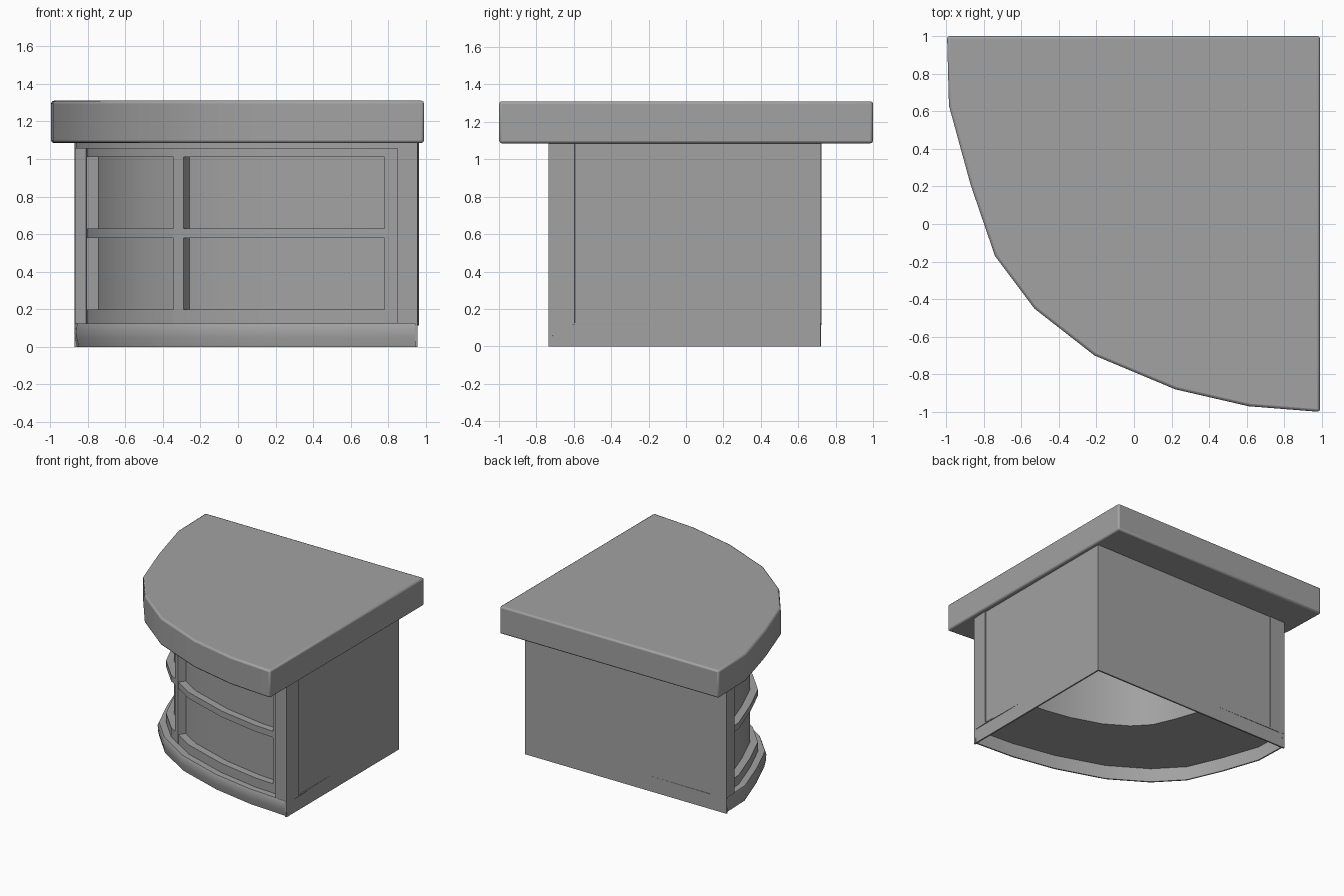
import bpy, bmesh
from mathutils import Vector

if "Cube" in bpy.data.objects:
    bpy.data.objects.remove(bpy.data.objects["Cube"])

grey = bpy.data.materials.new("plain grey")
grey.use_nodes = True
GREY = (0.36, 0.36, 0.36, 1)
grey.diffuse_color = GREY
grey.node_tree.nodes["Principled BSDF"].inputs["Base Color"].default_value = GREY

# Curved front outline of the countertop, and the same curve shrunk for the body
TOP_CURVE = [(0.99, -1), (0.61, -0.97), (0.22, -0.88), (-0.21, -0.7), (-0.53, -0.45),
             (-0.74, -0.17), (-0.87, 0.21), (-0.985, 0.63), (-0.995, 1)]
CORNER = Vector((0.955, 0.72))
TOP_Z, UNDER_Z, PLINTH_Z, RAIL_Z = 1.31, 1.085, 0.125, 1.055
curve = [CORNER - Vector((0.92 * (0.99 - x), 0.7275 * (1 - y))) for x, y in TOP_CURVE]

# Mitred inward normals and arc-length positions along the body curve
segs = [b - a for a, b in zip(curve, curve[1:])]
side = [Vector((s.y, -s.x)).normalized() for s in segs]
normals = [side[0]] + [(a + b) / (1 + a.dot(b)) for a, b in zip(side, side[1:])] + [side[-1]]
total = sum(s.length for s in segs)
stops = [sum(s.length for s in segs[:i]) / total for i in range(len(curve))]
stops[-1] = 1.0


def on_curve(t, inset):
    i = max(k for k in range(len(segs)) if stops[k] <= t)
    f = (t - stops[i]) / (stops[i + 1] - stops[i])
    return curve[i].lerp(curve[i + 1], f) + inset * normals[i].lerp(normals[i + 1], f)


def finish(name, bm, bevel=0):
    bmesh.ops.recalc_face_normals(bm, faces=bm.faces)
    mesh = bpy.data.meshes.new(name)
    bm.to_mesh(mesh)
    bm.free()
    ob = bpy.data.objects.new(name, mesh)
    bpy.context.collection.objects.link(ob)
    mesh.materials.append(grey)
    if bevel:
        mod = ob.modifiers.new("soft edges", "BEVEL")
        mod.width, mod.segments, mod.limit_method = bevel, 2, "ANGLE"
    bpy.ops.object.select_all(action="DESELECT")
    ob.select_set(True)
    bpy.context.view_layer.objects.active = ob
    bpy.ops.object.shade_smooth_by_angle(angle=0.6)
    return ob


def loft(name, sections, bevel=0):
    """Join closed cross-sections into a capped solid."""
    bm = bmesh.new()
    rings = [[bm.verts.new(p) for p in s] for s in sections]
    n = len(rings[0])
    for a, b in zip(rings, rings[1:]):
        for k in range(n):
            bm.faces.new((a[k], a[(k + 1) % n], b[(k + 1) % n], b[k]))
    bm.faces.new(rings[0])
    bm.faces.new(rings[-1])
    return finish(name, bm, bevel)


def sweep(name, profile, t0=0.0, t1=1.0):
    """Run an (inset, z) profile along the body curve."""
    ts = [t0] + [s for s in stops if t0 < s < t1] + [t1]
    return loft(name, [[(*on_curve(t, d), z) for d, z in profile] for t in ts])


def band(name, d0, d1, z0, z1, t0=0.0, t1=1.0):
    return sweep(name, [(d0, z0), (d0, z1), (d1, z1), (d1, z0)], t0, t1)


def box(name, x0, x1, y0, y1, z0, z1):
    return loft(name, [[(x0, y0, z), (x1, y0, z), (x1, y1, z), (x0, y1, z)] for z in (z0, z1)])


# Countertop
loft("countertop", [[(x, y, z) for x, y in TOP_CURVE + [(0.99, 1)]]
                    for z in (UNDER_Z, TOP_Z)], bevel=0.014)

# Straight walls, open underneath
end_front, end_back = curve[0], curve[-1]
box("side_wall", CORNER.x - 0.012, CORNER.x, end_front.y, CORNER.y, 0, UNDER_Z)
box("back_wall", end_back.x, CORNER.x, CORNER.y - 0.012, CORNER.y, 0, UNDER_Z)

# Hollow plinth with softened edges, and the rail under the countertop
sweep("plinth", [(0.014, 0), (0.003, 0.05), (0, 0.1), (0.01, PLINTH_Z), (0.14, PLINTH_Z),
                 (0.14, 0.115), (0.02, 0.115), (0.025, 0)])
band("top_rail", 0, 0.14, RAIL_Z, UNDER_Z)

# End posts and the recessed window frame
EDGE, STILE = 0.04, 0.068
for label, a, b, c in (("left", 0, EDGE, STILE), ("right", 1, 1 - EDGE, 1 - STILE)):
    band(label + "_post", 0, 0.14, PLINTH_Z, RAIL_Z, min(a, b), max(a, b))
    band(label + "_stile", 0.06, 0.13, PLINTH_Z, RAIL_Z, min(b, c), max(b, c))
band("mullion", 0.06, 0.13, PLINTH_Z, RAIL_Z, 0.504, 0.528)
for label, z0, z1 in (("lower", PLINTH_Z, 0.2), ("middle", 0.58, 0.63), ("upper", 1.01, RAIL_Z)):
    band(label + "_frame_rail", 0.061, 0.13, z0, z1, EDGE, 1 - EDGE)
band("panels", 0.12, 0.14, PLINTH_Z, RAIL_Z, EDGE, 1 - EDGE)

# Inner ledge and inner curved wall, seen through the open underside
INNER = 0.61


def inner(p, scale=INNER):
    return CORNER + (p - CORNER) * scale


def inner_sections(outer_of, z0, z1):
    return [[(*outer_of(t), z0), (*outer_of(t), z1),
             (*inner(on_curve(t, 0)), z1), (*inner(on_curve(t, 0)), z0)] for t in stops]


loft("inner_ledge", inner_sections(lambda t: on_curve(t, 0.13), 0.115, PLINTH_Z))
loft("inner_wall", inner_sections(lambda t: inner(on_curve(t, 0), INNER + 0.01),
                                  PLINTH_Z, UNDER_Z))
